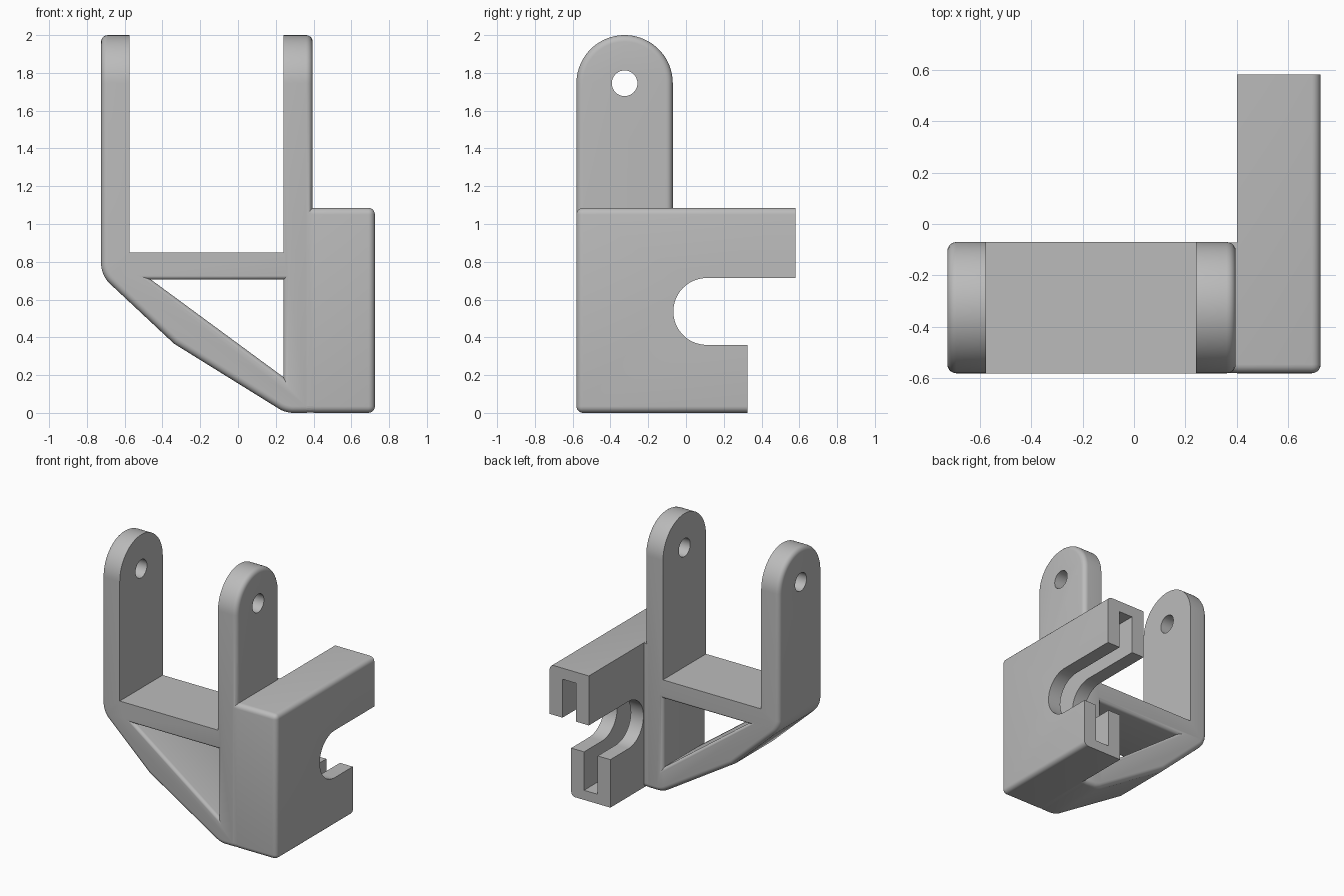
import bpy, bmesh
from math import pi, sin, cos, atan2, hypot, radians
from mathutils import Vector

if "Cube" in bpy.data.objects:
    bpy.data.objects.remove(bpy.data.objects["Cube"])

grey = bpy.data.materials.new("plain_grey")
grey.use_nodes = True
grey.diffuse_color = (0.5, 0.5, 0.5, 1)
grey.node_tree.nodes["Principled BSDF"].inputs["Base Color"].default_value = (0.5, 0.5, 0.5, 1)

FRONT, BACK, MID = -0.58, -0.07, -0.325   # y extent of the fork
LEFT, RIGHT = -0.725, 0.395               # x extent of the fork
SIDE, TOP = 0.725, 1.085                  # outer face and top of the clip block
WALL, FILLET = 0.155, 0.035


def make(name, bm):
    bmesh.ops.recalc_face_normals(bm, faces=bm.faces)
    mesh = bpy.data.meshes.new(name)
    bm.to_mesh(mesh)
    bm.free()
    mesh.materials.append(grey)
    obj = bpy.data.objects.new(name, mesh)
    bpy.context.collection.objects.link(obj)
    return obj


def loft(sections):
    """Closed solid through matching rings of points."""
    bm = bmesh.new()
    rings = [[bm.verts.new(p) for p in s] for s in sections]
    for a, b in zip(rings, rings[1:]):
        for i in range(len(a)):
            j = (i + 1) % len(a)
            bm.faces.new((a[i], a[j], b[j], b[i]))
    bm.faces.new(rings[0])
    bm.faces.new(rings[-1])
    bmesh.ops.recalc_face_normals(bm, faces=bm.faces)
    return bm


def prism_x(profile, x0, x1):
    return loft([[(x, y, z) for y, z in profile] for x in (x0, x1)])


def box(x0, x1, y0, y1, z0, z1):
    return prism_x([(y0, z0), (y1, z0), (y1, z1), (y0, z1)], x0, x1)


def arc(cy, cz, r, start, end, n):
    return [(cy + r * cos(start + (end - start) * i / n),
             cz + r * sin(start + (end - start) * i / n)) for i in range(n + 1)]


def fillet(bm, rule):
    edges = [e for e in bm.edges if e.is_manifold and rule(e)]
    bmesh.ops.bevel(bm, geom=edges, offset=FILLET, segments=5, profile=0.5,
                    affect='EDGES', clamp_overlap=True)


def combine(obj, other, operation):
    mod = obj.modifiers.new(operation.lower(), 'BOOLEAN')
    mod.object, mod.operation, mod.solver = other, operation, 'EXACT'
    bpy.context.view_layer.objects.active = obj
    bpy.ops.object.modifier_apply(modifier=mod.name)
    bpy.data.objects.remove(other)


# Fork body: arched solid, its lower corner planed off along a rounded diagonal
half = (BACK - FRONT) / 2
pivot = 2 - half
bm = prism_x([(FRONT, 0), (BACK, 0)] + arc(MID, pivot, half, 0, pi, 40), LEFT, RIGHT)
slope = atan2(-0.805, -0.593)             # direction the diagonal faces
corners = [((LEFT + WALL, 0.795), -pi, slope), ((0.296, WALL), slope, -pi / 2)]
for (cx, cz), start, end in corners:
    for i in range(1, 8):
        a = start + (end - start) * i / 8
        n = Vector((cos(a), 0, sin(a)))
        cut = bmesh.ops.bisect_plane(bm, geom=bm.verts[:] + bm.edges[:] + bm.faces[:],
                                     plane_co=Vector((cx, 0, cz)) + n * WALL,
                                     plane_no=n, clear_outer=True)
        rim = [g for g in cut["geom_cut"] if isinstance(g, bmesh.types.BMEdge)]
        bmesh.ops.holes_fill(bm, edges=rim, sides=0)
bmesh.ops.recalc_face_normals(bm, faces=bm.faces)
fillet(bm, lambda e: e.calc_face_angle() > radians(60))
bracket = make("fork_bracket", bm)

# Gap between the two arms
combine(bracket, make("arm_gap", box(LEFT + WALL - 0.005, 0.24, -1, 1, 0.85, 3)), 'DIFFERENCE')

# Triangular window with flared, rounded rims
tri = [Vector((-0.46, 0.705)), Vector((0.24, 0.705)), Vector((0.24, 0.19))]
sides = [(tri[(i + 1) % 3] - tri[(i + 2) % 3]).length for i in range(3)]
centre = sum((p * s for p, s in zip(tri, sides)), Vector((0, 0))) / sum(sides)
inradius = tri[0].y - centre.y
flare = 0.028
rims = [(flare * (1 - cos(t)), flare * (1 - sin(t))) for t in (i * pi / 10 for i in range(5, -1, -1))]
rims = [(flare, -0.05)] + rims[:]
rims = [(flare, -0.05)] + [(flare * (1 - sin(i * pi / 10)), flare * (1 - cos(i * pi / 10)))
                           for i in range(6)]
steps = [(o, FRONT + d) for o, d in rims] + [(o, BACK - d) for o, d in reversed(rims)]
sections = []
for grow, y in steps:
    ring = [centre + (p - centre) * (1 + grow / inradius) for p in tri]
    sections.append([(p.x, y, p.y) for p in ring])
combine(bracket, make("window", loft(sections)), 'DIFFERENCE')

# Pin holes through both arms
combine(bracket, make("pin_hole", prism_x(arc(MID, pivot, 0.068, 0, 2 * pi * 31 / 32, 31), -1, 1)),
        'DIFFERENCE')

# Web that joins the fork to the clip block
bm = box(0.3, 0.55, FRONT + 0.001, BACK - 0.001, 0.001, TOP - 0.001)
fillet(bm, lambda e: abs(e.verts[0].co.x - e.verts[1].co.x) > 0.1
       and (e.verts[0].co.z < 0.5 or e.verts[0].co.y < MID))
combine(bracket, make("web", bm), 'UNION')

# Clip block with a shorter lower jaw
slot_z, slot_y, slot_r = 0.537, 0.11, 0.177
bm = prism_x([(FRONT, 0), (0.325, 0), (0.325, slot_z), (0.58, slot_z), (0.58, TOP), (FRONT, TOP)],
             0.4, SIDE)


def block_edge(e):
    a, b = e.verts[0].co, e.verts[1].co
    mid = (a + b) / 2
    outer = mid.x > SIDE - 0.01 and (mid.z < 0.01 or mid.z > TOP - 0.01 or mid.y < FRONT + 0.01)
    front = mid.y < FRONT + 0.01 and abs(a.x - b.x) > 0.1
    return outer or front


fillet(bm, block_edge)
combine(bracket, make("clip_block", bm), 'UNION')

# Round-ended rail slot, then the wider inner groove
for name, r, x0, x1 in (("rail_slot", slot_r, 0.35, 1), ("inner_groove", 0.465, 0.505, 0.618)):
    outline = arc(slot_y, slot_z, r, pi / 2, 3 * pi / 2, 32) + [(1, slot_z - r), (1, slot_z + r)]
    combine(bracket, make(name, prism_x(outline, x0, x1)), 'DIFFERENCE')

# Smooth fillets, crisp corners
bpy.ops.object.select_all(action='DESELECT')
bracket.select_set(True)
bpy.context.view_layer.objects.active = bracket
bpy.ops.object.shade_smooth_by_angle(angle=radians(30))
